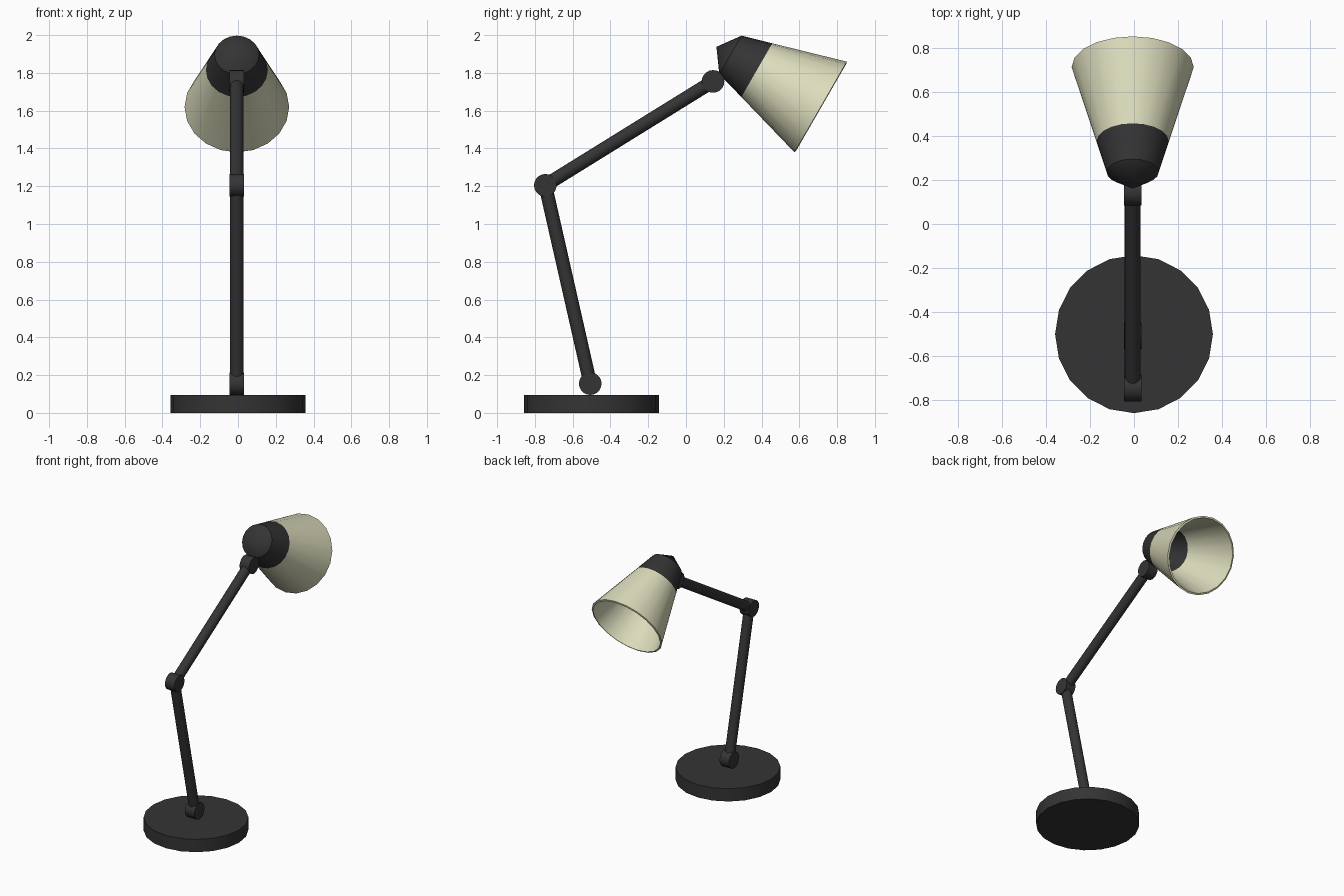
import bpy
import bmesh
from math import cos, sin, pi, radians
from mathutils import Vector

SIDES = 20
ARM_X = -0.006

cube = bpy.data.objects.get("Cube")
if cube:
    bpy.data.objects.remove(cube, do_unlink=True)


def make_material(name, rgb):
    mat = bpy.data.materials.new(name)
    mat.use_nodes = True
    colour = (*rgb, 1.0)
    mat.diffuse_color = colour
    bsdf = next(n for n in mat.node_tree.nodes if n.type == 'BSDF_PRINCIPLED')
    bsdf.inputs["Base Color"].default_value = colour
    return mat


charcoal = make_material("charcoal", (0.034, 0.034, 0.034))
cream = make_material("cream", (0.72, 0.72, 0.51))


def smooth(obj):
    bpy.ops.object.select_all(action='DESELECT')
    obj.select_set(True)
    bpy.context.view_layer.objects.active = obj
    bpy.ops.object.shade_smooth_by_angle(angle=radians(30))


def cylinder(name, start, end, radius):
    """Capped cylinder running between two points."""
    start, end = Vector(start), Vector(end)
    axis = end - start
    bpy.ops.mesh.primitive_cylinder_add(
        vertices=SIDES, radius=radius, depth=axis.length,
        location=(start + end) / 2,
        rotation=axis.to_track_quat('Z', 'Y').to_euler())
    obj = bpy.context.object
    obj.name = name
    obj.data.materials.append(charcoal)
    smooth(obj)
    return obj


# Round base
cylinder("base", (0, -0.5, 0), (0, -0.5, 0.096), 0.358)

# Hinges, turned sideways
hinges = {
    "base_hinge": Vector((ARM_X, -0.507, 0.155)),
    "elbow_hinge": Vector((ARM_X, -0.745, 1.205)),
    "head_hinge": Vector((ARM_X, 0.143, 1.755)),
}
half_width = Vector((0.039, 0, 0))
for name, centre in hinges.items():
    cylinder(name, centre - half_width, centre + half_width, 0.06)

# Arms between the hinges
low, elbow, top = hinges.values()
cylinder("lower_arm", low, elbow, 0.036)
cylinder("upper_arm", elbow, top, 0.036)

# Lamp head: lathed from back tip to open rim, as (distance, radius)
profile = [(0.0, 0.0), (0.086, 0.118), (0.247, 0.164), (0.637, 0.277)]
bm = bmesh.new()
tip = bm.verts.new((0, 0, 0))
rings = []
for dist, radius in profile[1:]:
    rings.append([bm.verts.new((radius * cos(2 * pi * i / SIDES),
                                radius * sin(2 * pi * i / SIDES), dist))
                  for i in range(SIDES)])
for i in range(SIDES):
    j = (i + 1) % SIDES
    bm.faces.new((tip, rings[0][j], rings[0][i]))
    for k in range(len(rings) - 1):
        a, b = rings[k], rings[k + 1]
        face = bm.faces.new((a[i], a[j], b[j], b[i]))
        face.material_index = k   # dark collar first, then the cream shade
bmesh.ops.recalc_face_normals(bm, faces=bm.faces)
mesh = bpy.data.meshes.new("lamp_head")
bm.to_mesh(mesh)
bm.free()
mesh.materials.append(charcoal)
mesh.materials.append(cream)

head = bpy.data.objects.new("lamp_head", mesh)
bpy.context.collection.objects.link(head)
head.location = (ARM_X, 0.161, 1.938)
head.rotation_euler = (radians(-120), 0, 0)   # opening points back and down

# Wall thickness, inward
bpy.ops.object.select_all(action='DESELECT')
head.select_set(True)
bpy.context.view_layer.objects.active = head
wall = head.modifiers.new("wall", 'SOLIDIFY')
wall.thickness = 0.013
wall.offset = -1
bpy.ops.object.modifier_apply(modifier=wall.name)
smooth(head)
